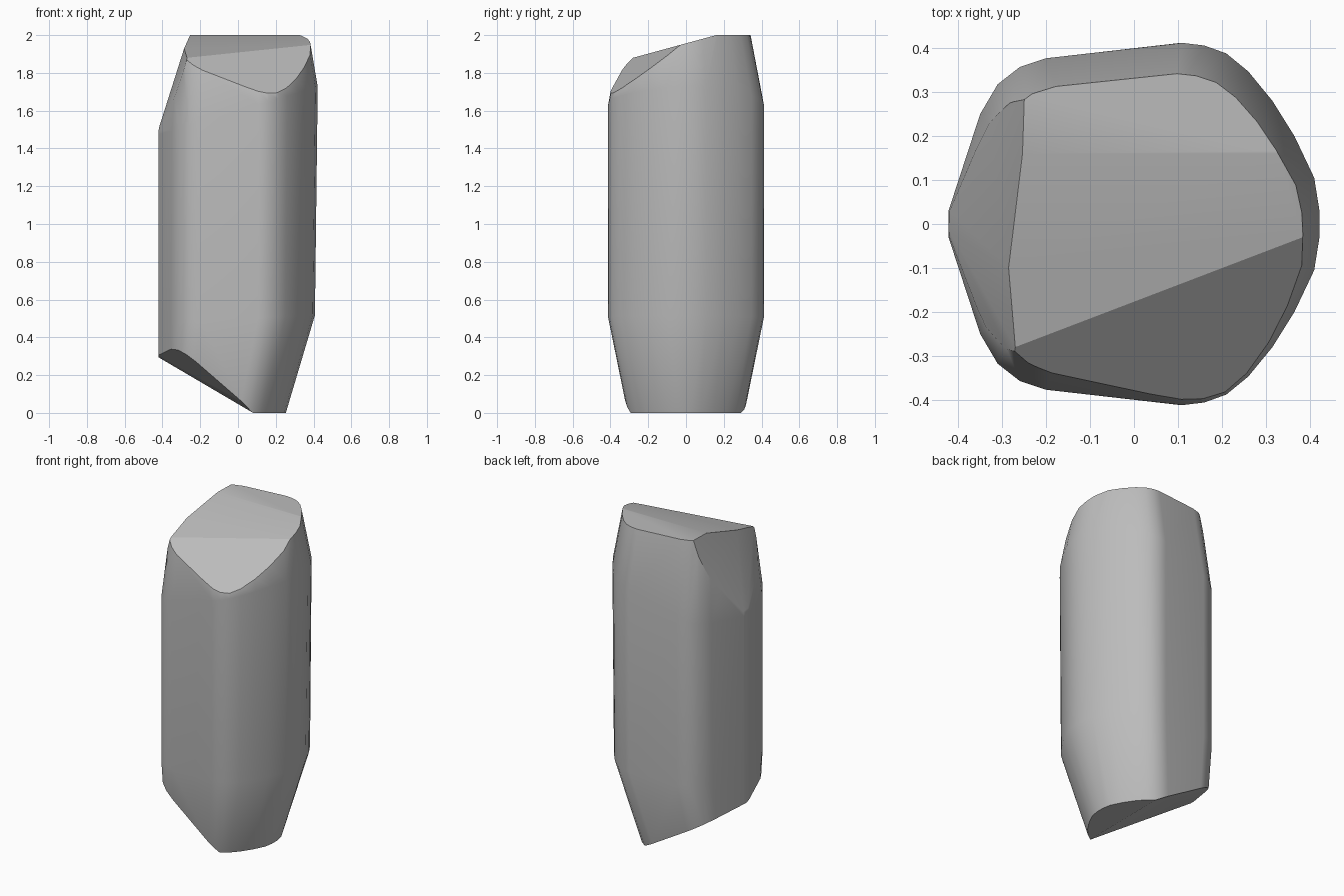
import bpy
import bmesh
from mathutils import Vector

if "Cube" in bpy.data.objects:
    bpy.data.objects.remove(bpy.data.objects["Cube"], do_unlink=True)

# Back half of the plan outline, mirrored to the front
HALF = [(-.422, .03), (-.39, .13), (-.35, .25), (-.31, .318), (-.26, .357), (-.2, .377),
        (.11, .412), (.16, .406), (.21, .388), (.26, .347), (.315, .28), (.365, .2),
        (.41, .105), (.422, .03)]
outline = HALF + [(x, -y) for x, y in HALF]

bm = bmesh.new()


def ring(place):
    for x, y in outline:
        bm.verts.new(place(x, y))


# Tapered foot, straight body and tapered crown
ring(lambda x, y: (-.422 + (x + .422) * .8, y * .75, 0))
ring(lambda x, y: (x * .965 if x > 0 else x, y, .5 + .04 * x))
ring(lambda x, y: (x, y, 1.6 + .3 * x))
ring(lambda x, y: (x * .89, y * .83, 2))
hull = bmesh.ops.convex_hull(bm, input=bm.verts[:])
loose = [v for v in bm.verts if not v.link_faces]
bmesh.ops.delete(bm, geom=loose, context='VERTS')


def chop(a, b, c):
    """Slice off everything beyond the plane through three points."""
    a, b, c = Vector(a), Vector(b), Vector(c)
    normal = (b - a).cross(c - a).normalized()
    if normal.dot(Vector((0, 0, 1)) - a) > 0:
        normal.negate()
    bmesh.ops.bisect_plane(bm, geom=bm.verts[:] + bm.edges[:] + bm.faces[:], dist=1e-5,
                           plane_co=a, plane_no=normal, clear_outer=True)
    rim = [e for e in bm.edges if e.is_boundary]
    if rim:
        bmesh.ops.holes_fill(bm, edges=rim, sides=0)


# Sloping crown, front facet, two side facets and slanted underside
peak, corner = (-.285, -.1, 1.93), (-.27, -.28, 1.88)
chop((0, .16, 2), (1, .16, 2), (0, -.28, 1.88))
chop(corner, (.385, -.03, 1.948), (.2, -.39, 1.69))
chop(peak, (-.25, .27, 2), (-.412, -.02, 1.53))
chop(peak, corner, (-.412, -.02, 1.53))
chop((-.422, 0, .295), (.08, 0, 0), (.08, 1, 0))
chop((.08, -.3, 0), (-.422, 0, .295), (-.05, -.3, .11))

bmesh.ops.remove_doubles(bm, verts=bm.verts[:], dist=.004)
bmesh.ops.dissolve_limit(bm, angle_limit=.03, verts=bm.verts[:], edges=bm.edges[:])
bmesh.ops.recalc_face_normals(bm, faces=bm.faces[:])

mesh = bpy.data.meshes.new("rock")
bm.to_mesh(mesh)
bm.free()
rock = bpy.data.objects.new("rock", mesh)
bpy.context.collection.objects.link(rock)

stone = bpy.data.materials.new("grey stone")
stone.use_nodes = True
colour = (.5, .5, .5, 1)
stone.diffuse_color = colour
stone.node_tree.nodes["Principled BSDF"].inputs["Base Color"].default_value = colour
mesh.materials.append(stone)

# Smooth shading that keeps the big facets flat
bpy.context.view_layer.objects.active = rock
rock.select_set(True)
bpy.ops.object.shade_smooth_by_angle(angle=.45)
weighted = rock.modifiers.new("flat facets", 'WEIGHTED_NORMAL')
weighted.keep_sharp = True
